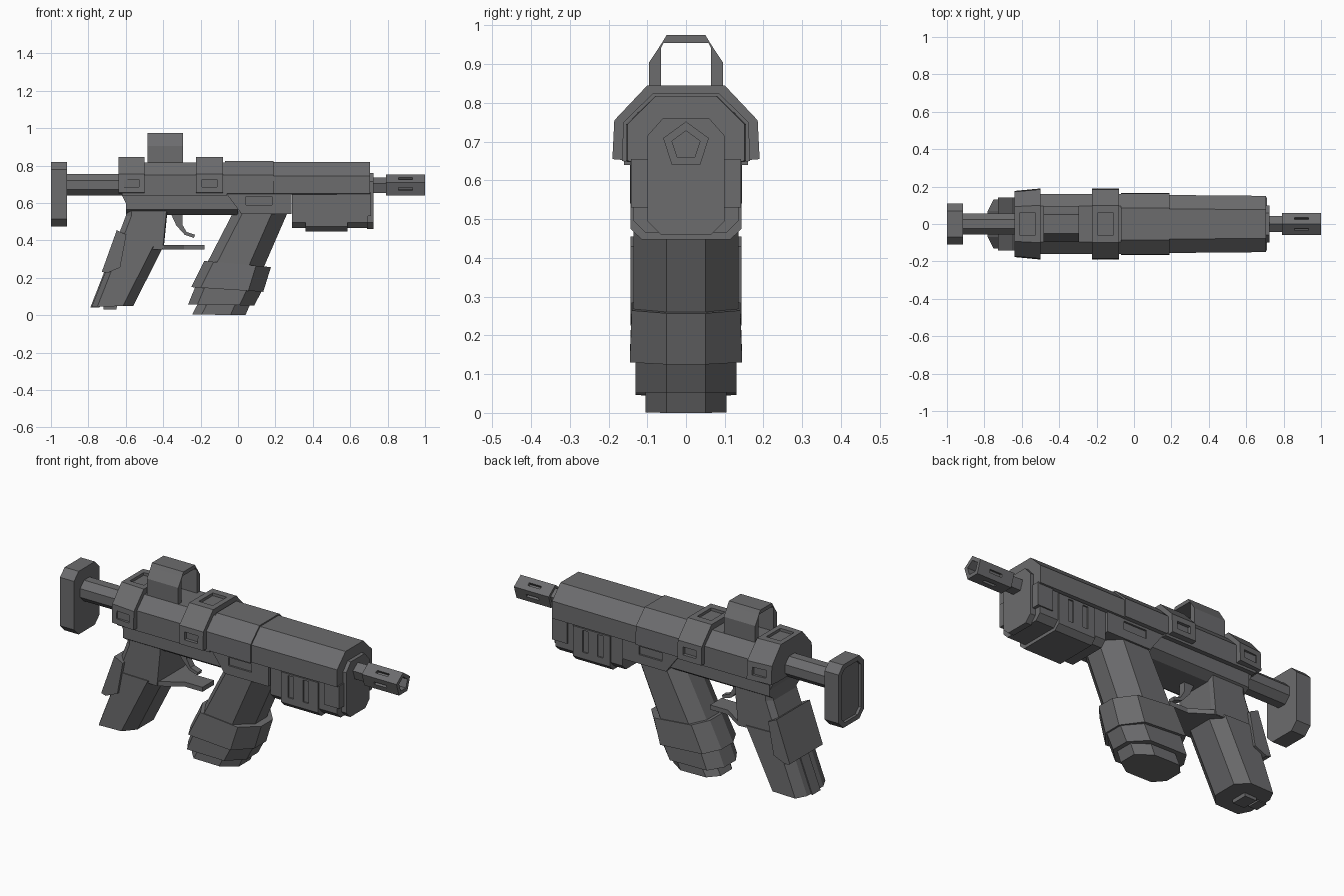
import bpy, bmesh, math
from mathutils import Matrix, Vector

if "Cube" in bpy.data.objects:
    bpy.data.objects.remove(bpy.data.objects["Cube"], do_unlink=True)

metal = bpy.data.materials.new("gunmetal_grey")
metal.use_nodes = True
GREY = (0.15, 0.15, 0.155, 1)
metal.diffuse_color = GREY
metal.node_tree.nodes["Principled BSDF"].inputs["Base Color"].default_value = GREY


def finish(name, bm):
    bmesh.ops.recalc_face_normals(bm, faces=bm.faces)
    mesh = bpy.data.meshes.new(name)
    bm.to_mesh(mesh)
    bm.free()
    mesh.materials.append(metal)
    ob = bpy.data.objects.new(name, mesh)
    bpy.context.collection.objects.link(ob)
    return ob


def loft(name, rings):
    """Skin a row of equal-length point rings and cap both ends."""
    bm = bmesh.new()
    loops = [[bm.verts.new(p) for p in ring] for ring in rings]
    n = len(loops[0])
    for a, b in zip(loops, loops[1:]):
        for i in range(n):
            j = (i + 1) % n
            bm.faces.new((a[i], a[j], b[j], b[i]))
    bm.faces.new(loops[0])
    bm.faces.new(loops[-1])
    return finish(name, bm)


def along_x(name, half, x0, x1, s0=1, s1=1):
    """Mirror a (y, z) half profile and sweep it along x, scaling its width."""
    full = half + [(-y, z) for y, z in reversed(half)]
    return loft(name, [[(x, y * s, z) for y, z in full] for x, s in ((x0, s0), (x1, s1))])


def side_plate(name, outline, w):
    """Sweep an (x, z) outline across the width."""
    return loft(name, [[(x, y, z) for x, z in outline] for y in (-w, w)])


def slab_ring(back, front, w, flat, cf, cb):
    """Chamfered ring between a back and a front point, w wide on each side."""
    b, f = Vector((back[0], 0, back[1])), Vector((front[0], 0, front[1]))
    d = (f - b).normalized()
    half = [(b, flat), (b + d * cb, w), (f - d * cf, w), (f, flat)]
    return [p + Vector((0, y, 0)) for p, y in half] + \
           [p - Vector((0, y, 0)) for p, y in reversed(half)]


def ngon_x(name, sides, r, z, x0, x1, start=90):
    angles = [math.radians(start + 360 * i / sides) for i in range(sides)]
    return loft(name, [[(x, r * math.cos(a), z + r * math.sin(a)) for a in angles]
                       for x in (x0, x1)])


def cut(ob, cutter):
    cutter.hide_render = True
    mod = ob.modifiers.new("cut", 'BOOLEAN')
    mod.operation = 'DIFFERENCE'
    mod.solver = 'EXACT'
    mod.object = cutter
    bpy.context.view_layer.objects.active = ob
    bpy.ops.object.modifier_apply(modifier=mod.name)
    bpy.data.objects.remove(cutter, do_unlink=True)


def boxes(items):
    """Several boxes, each (centre, size, turn about x), as one cutter."""
    bm = bmesh.new()
    for centre, size, turn in items:
        bmesh.ops.create_cube(bm, size=1, matrix=Matrix.Translation(centre)
                              @ Matrix.Rotation(turn, 4, 'X') @ Matrix.Diagonal((*size, 1)))
    return finish("cutter", bm)


def both_sides(x, y, z, sx, sy, sz):
    return [((x, s * y, z), (sx, sy, sz), 0) for s in (-1, 1)]


# Upper housing
along_x("receiver_upper", [(.095, .815), (.16, .75), (.16, .64)], -.62, -.06)
along_x("middle_shroud", [(.085, .825), (.162, .75), (.165, .65), (.13, .645)], -.07, .19)
along_x("front_shroud", [(.08, .818), (.155, .745), (.155, .65), (.13, .645)], .19, .705, 1, .97)

# Raised collars with recessed side and top windows
collar = [(.10, .845), (.185, .755), (.19, .655), (.13, .65)]
for name, x0, x1, s0 in (("rear_collar", -.64, -.50, .93), ("middle_collar", -.225, -.08, 1)):
    ob = along_x(name, collar, x0, x1, s0, 1)
    mid = (x0 + x1) / 2
    cut(ob, boxes(both_sides(mid, .195, .705, .08, .05, .042)
                  + [((mid, 0, .85), (.085, .12, .04), 0)]))

# Lower receiver and magazine well
along_x("receiver_lower", [(.135, .67), (.135, .565), (.09, .535)], -.60, .0)
side_plate("receiver_heel", [(-.635, .67), (-.5, .67), (-.5, .6), (-.6, .6)], .13)
well = side_plate("magazine_well", [(-.07, .66), (.285, .66), (.285, .54), (.02, .54)], .145)
cut(well, boxes(both_sides(.113, .15, .612, .14, .03, .045)))

# Sight arch
along_x("sight_arch", [(.05, .975), (.062, .955), (.095, .905), (.095, .77),
                       (.065, .77), (.065, .94), (.058, .955)], -.485, -.295)

# Fore-end under the barrel
along_x("fore_end", [(.135, .67), (.135, .495), (.105, .465)], .29, .695)
block = along_x("fore_end_block", [(.143, .64), (.143, .475), (.115, .448)], .36, .585)
cut(block, boxes(both_sides(.42, .143, .57, .033, .03, .12)
                 + both_sides(.51, .143, .57, .033, .03, .12)))
along_x("fore_end_rail", [(.142, .655), (.142, .53), (.11, .53)], .62, .712)
along_x("front_plate", [(.06, .76), (.10, .715), (.10, .495), (.065, .46)], .69, .725)

# Barrel and slotted muzzle
ngon_x("barrel", 5, .045, .69, .70, .80)
muzzle = ngon_x("muzzle", 5, .062, .69, .79, 1)
cut(muzzle, ngon_x("bore", 5, .038, .69, .83, 1.05))
slots = []
for i in range(5):
    a = math.radians(54 + 72 * i)
    slots.append(((.895, .05 * math.cos(a), .69 + .05 * math.sin(a)), (.075, .035, .016), a))
cut(muzzle, boxes(slots))

# Stock
ngon_x("stock_tube", 8, .062, .697, -.93, -.6, 22.5)
butt = along_x("butt_plate", [(.07, .82), (.11, .78), (.11, .515), (.07, .475)], -1, -.915)
cut(butt, along_x("butt_recess", [(.055, .795), (.085, .765), (.085, .53), (.055, .5)],
                  -1.05, -.985))

# Pistol grip
loft("grip_neck", [slab_ring((-.60, .64), (-.37, .64), .125, .10, .005, .03),
                   slab_ring((-.60, .53), (-.38, .53), .125, .10, .005, .03),
                   slab_ring((-.665, .36), (-.398, .35), .125, .10, .005, .03)])
loft("grip", [slab_ring((-.655, .37), (-.40, .365), .13, .07, .055, .03),
              slab_ring((-.782, .045), (-.56, .05), .13, .07, .055, .03)])
side_plate("grip_back_panel", [(-.648, .455), (-.597, .43), (-.63, .255),
                               (-.70, .225), (-.728, .232)], .143)
side_plate("grip_back_ridge", [(-.70, .27), (-.66, .27), (-.74, .04), (-.79, .04)], .035)
side_plate("grip_base", [(-.72, .03), (-.65, .03), (-.645, .06), (-.72, .06)], .045)

# Trigger and guard
side_plate("trigger", [(-.36, .545), (-.295, .545), (-.298, .485), (-.275, .445),
                       (-.23, .43), (-.235, .413), (-.285, .43), (-.33, .48)], .018)
guard = [(-.455, .12), (-.395, .12), (-.29, .05), (-.18, .05)]
guard += [(x, -y) for x, y in reversed(guard)]
loft("trigger_guard", [[(x, y, z) for x, y in guard] for z in (.35, .375)])

# Slanted magazine in four stepped stages
stages = [
    ("magazine_body", (-.01, .58), (.27, .56), (-.165, .28), (.135, .25), .135, .135),
    ("magazine_band", (-.18, .29), (.176, .257), (-.25, .15), (.135, .125), .14, .145),
    ("magazine_foot", (-.225, .16), (.13, .135), (-.267, .057), (.087, .052), .13, .13),
    ("magazine_base", (-.21, .07), (.07, .07), (-.245, .004), (.04, 0), .105, .105),
]
for name, b0, f0, b1, f1, w0, w1 in stages:
    loft(name, [slab_ring(b0, f0, w0, .05, .08, .05), slab_ring(b1, f1, w1, .05, .08, .05)])
